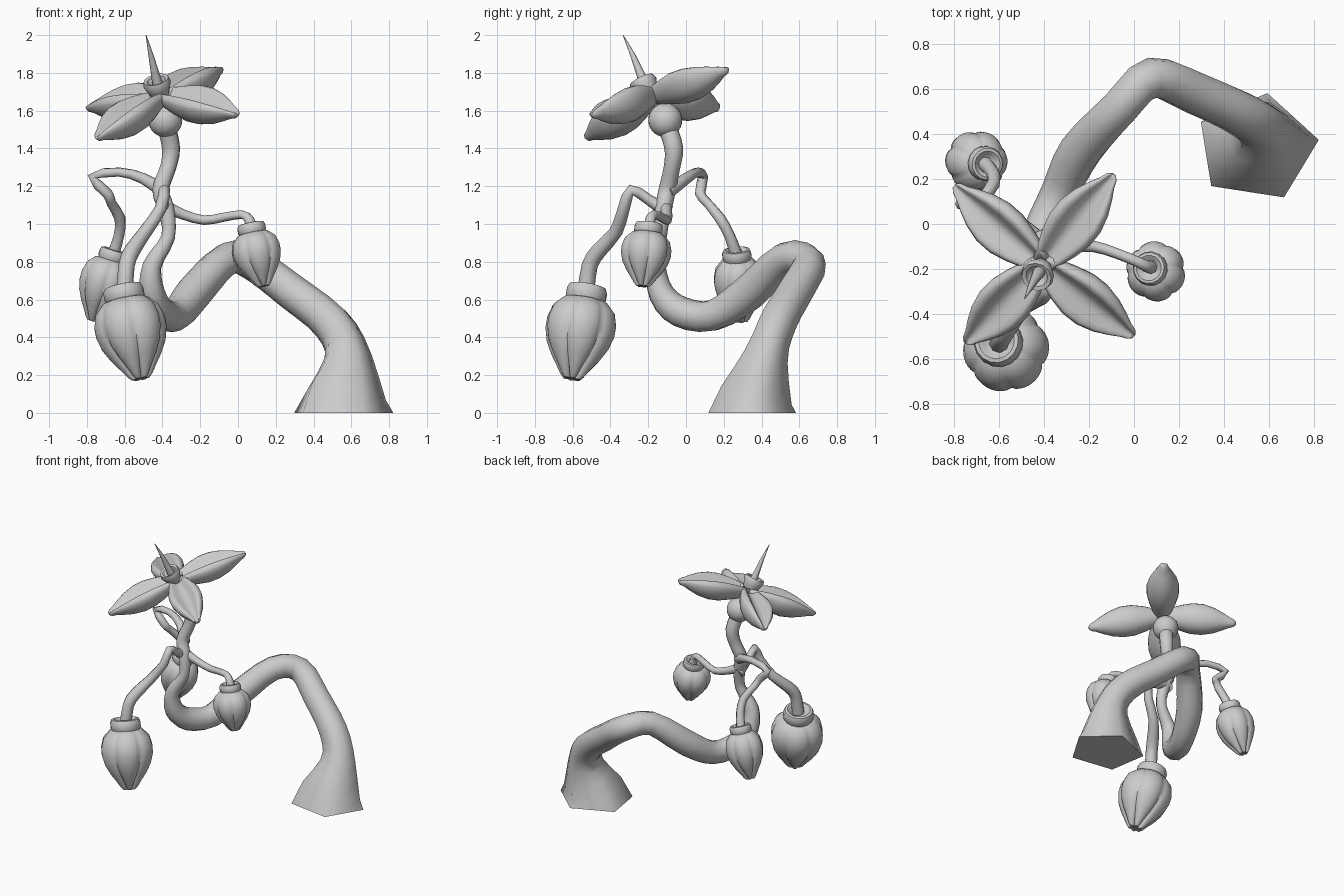
import bpy
import bmesh
from math import pi, sin, cos
from mathutils import Vector

if "Cube" in bpy.data.objects:
    bpy.data.objects.remove(bpy.data.objects["Cube"])

clay = bpy.data.materials.new("plain grey")
clay.use_nodes = True
clay.diffuse_color = (0.6, 0.6, 0.6, 1)
clay.node_tree.nodes["Principled BSDF"].inputs["Base Color"].default_value = (0.6, 0.6, 0.6, 1)


def loft(name, rings, crease=50):
    """Skin a list of equal-length point rings and cap both ends."""
    bm = bmesh.new()
    loops = [[bm.verts.new(p) for p in ring] for ring in rings]
    count = len(loops[0])
    for a, b in zip(loops, loops[1:]):
        for i in range(count):
            j = (i + 1) % count
            bm.faces.new((a[i], a[j], b[j], b[i]))
    bm.faces.new(loops[0][::-1])
    bm.faces.new(loops[-1])
    bmesh.ops.recalc_face_normals(bm, faces=bm.faces)
    mesh = bpy.data.meshes.new(name)
    bm.to_mesh(mesh)
    bm.free()
    mesh.materials.append(clay)
    obj = bpy.data.objects.new(name, mesh)
    bpy.context.collection.objects.link(obj)
    bpy.ops.object.select_all(action="DESELECT")
    obj.select_set(True)
    bpy.context.view_layer.objects.active = obj
    bpy.ops.object.shade_smooth_by_angle(angle=crease * pi / 180)
    return obj


def rounded(path, steps):
    """Add points along a smooth curve through the given points."""
    p = [Vector(q) for q in path]
    p = [p[0] * 2 - p[1]] + p + [p[-1] * 2 - p[-2]]
    out = []
    for a, b, c, d in zip(p, p[1:], p[2:], p[3:]):
        for i in range(steps):
            t = i / steps
            out.append(b + (c - a) * (t / 2) + (a * 2 - b * 5 + c * 4 - d) * (t * t / 2)
                       + (b * 3 - a - c * 3 + d) * (t ** 3 / 2))
    return out + [p[-2]]


def tube(name, path, sides, steps=2, foot=False):
    """Sweep a ring along (x, y, z, radius) points; a foot starts as a flattened pentagon."""
    path = rounded(path, steps)
    pts = [q.xyz for q in path]
    dirs = [(b - a).normalized() for a, b in zip(pts, pts[1:])]
    tangents = [dirs[0]] + [(a + b).normalized() for a, b in zip(dirs, dirs[1:])] + [dirs[-1]]
    side = Vector((1, 0, 0))
    if foot:
        tangents[0] = Vector((0, 0, 1))
        side = Vector((cos(0.14), sin(0.14), 0))
    rings = []
    for i, (p, t, q) in enumerate(zip(pts, tangents, path)):
        side = (side - t * side.dot(t)).normalized()
        up = t.cross(side)
        blend = min(1, i / 9) if foot else 1
        squash = Vector((1, 0.88 + 0.12 * blend, 1))
        ring = []
        for k in range(sides):
            a = 2 * pi * k / sides
            r = q.w * (0.81 + 0.17 * blend if k % 2 else 1)
            ring.append(p + (side * cos(a) + up * sin(a)) * r * squash)
        rings.append(ring)
    return loft(name, rings, 75)


def lathe(name, origin, axis, profile, segments, lobes=0):
    """Turn (radius, distance, groove depth) points round an axis."""
    turn = Vector((0, 0, 1)).rotation_difference(Vector(axis)).to_matrix()
    rings = []
    for r, d, groove in profile:
        ring = []
        for k in range(segments):
            a = 2 * pi * k / segments
            f = 1 - groove * (1 - abs(sin(a * lobes / 2)) ** 0.6) if lobes else 1
            ring.append(Vector(origin) + turn @ Vector((r * f * cos(a), r * f * sin(a), d)))
        rings.append(ring)
    return loft(name, rings)


def vector_scale(a, b):
    return Vector((a.x * b.x, a.y * b.y, a.z * b.z))


# Trunk: wide five-sided foot, arch, dip and upright stem
tube("main_stem", [
    (0.545, 0.34, 0, 0.28), (0.575, 0.42, 0.3, 0.135), (0.49, 0.485, 0.48, 0.108),
    (0.28, 0.58, 0.645, 0.098), (0.08, 0.65, 0.79, 0.092), (-0.06, 0.52, 0.815, 0.088),
    (-0.235, 0.33, 0.635, 0.097), (-0.33, 0.14, 0.515, 0.085), (-0.41, -0.03, 0.535, 0.083),
    (-0.455, -0.13, 0.63, 0.07), (-0.455, -0.16, 0.78, 0.052), (-0.37, -0.14, 0.93, 0.038),
    (-0.38, -0.12, 1.08, 0.045), (-0.41, -0.1, 1.18, 0.046), (-0.37, -0.075, 1.3, 0.044),
    (-0.355, -0.065, 1.4, 0.05), (-0.38, -0.1, 1.52, 0.05)], 10, 3, True)

# Thin stalks carrying the buds
tube("right_bud_stalk", [
    (-0.38, -0.11, 1.09, 0.035), (-0.29, -0.1, 1.05, 0.028), (-0.18, -0.1, 1.02, 0.026),
    (-0.08, -0.13, 1.035, 0.024), (0.02, -0.17, 1.05, 0.024), (0.06, -0.19, 1.02, 0.028),
    (0.08, -0.19, 0.95, 0.035)], 8)
tube("back_bud_stalk", [
    (-0.39, -0.1, 1.17, 0.04), (-0.5, 0, 1.24, 0.03), (-0.63, 0.06, 1.275, 0.025),
    (-0.77, 0.09, 1.25, 0.028), (-0.69, 0.075, 1.16, 0.028), (-0.67, 0.115, 1.11, 0.026),
    (-0.625, 0.18, 1.03, 0.03), (-0.63, 0.23, 0.94, 0.03), (-0.66, 0.265, 0.84, 0.035)], 8)
tube("large_bud_stalk", [
    (-0.39, -0.09, 1.06, 0.04), (-0.4, -0.2, 1.13, 0.028), (-0.39, -0.29, 1.18, 0.03),
    (-0.41, -0.33, 1.08, 0.032), (-0.49, -0.37, 0.96, 0.036), (-0.56, -0.46, 0.86, 0.043),
    (-0.59, -0.51, 0.78, 0.043), (-0.60, -0.53, 0.64, 0.045)], 8)

# Hanging buds: lobed body plus ring-shaped cap, scaled to the body radius
body = [(0.3, 0, 0), (0.64, 0.1, 0.06), (0.9, 0.38, 0.08), (1.0, 0.75, 0.09), (1.0, 1.05, 0.1),
        (0.9, 1.45, 0.12), (0.71, 1.82, 0.17), (0.51, 2.12, 0.27), (0.36, 2.36, 0.45),
        (0.25, 2.48, 0.6), (0.12, 2.46, 0.6)]
cap = [(0.2, -0.12), (0.33, -0.26), (0.43, -0.34), (0.52, -0.32), (0.57, -0.2),
       (0.57, 0), (0.5, 0.14), (0.2, 0.2)]
buds = [("large", (-0.60, -0.53, 0.61), (-0.515, -0.605, 0.18), 0.19),
        ("right", (0.075, -0.2, 0.96), (0.135, -0.23, 0.67), 0.133),
        ("back", (-0.665, 0.27, 0.82), (-0.765, 0.295, 0.485), 0.136)]
for label, top, tip, size in buds:
    axis = Vector(tip) - Vector(top)
    reach = axis.length / 2.48
    lathe(label + "_bud", top, axis, [(r * size, d * reach, g) for r, d, g in body], 60, 6)
    lathe(label + "_bud_cap", top, axis, [(r * size, d * size, 0) for r, d in cap], 16)

# Bulb under the flower
bpy.ops.mesh.primitive_uv_sphere_add(segments=24, ring_count=14, radius=0.09,
                                     location=(-0.385, -0.11, 1.55))
bulb = bpy.context.object
bulb.name = "flower_bulb"
bulb.data.materials.append(clay)
bpy.ops.object.shade_smooth()


def petal(name, tip):
    """Thick boat-shaped petal with a hollow upper face and raised lips."""
    base = Vector((-0.41, -0.18, 1.69))
    along = Vector(tip) - base
    across = Vector((-0.24, -0.3, 0.92)).cross(along).normalized()
    up = along.cross(across).normalized()
    outline = [(0, 0.05), (0.12, 0.072), (0.25, 0.096), (0.4, 0.115), (0.55, 0.115), (0.7, 0.095),
               (0.82, 0.066), (0.91, 0.04), (0.97, 0.028), (1, 0.012)]
    rings = []
    for t, half in outline:
        middle = base + along * t + up * 0.025 * sin(pi * t)
        ring = []
        for k in range(24):
            a = 2 * pi * k / 24
            s = sin(a)
            h = 1.15 * half * s if s < 0 else half * (0.4 * sin(2 * a) ** 2 - 0.2 * s * s)
            ring.append(middle + across * half * cos(a) + up * h)
        rings.append(ring)
    loft(name, rings, 100)


for label, tip in [("back_right", (-0.80, 0.17, 1.62)), ("back_left", (-0.09, 0.22, 1.825)),
                   ("front_left", (0.0, -0.5, 1.585)), ("front_right", (-0.75, -0.53, 1.46))]:
    petal(label + "_petal", tip)

# Flower heart: small open cup and long pointed spike
heart = (-0.415, -0.2, 1.69)
spike_axis = (-0.07, -0.13, 0.27)
lathe("flower_cup", heart, spike_axis,
      [(0.04, -0.03, 0), (0.06, 0.02, 0), (0.075, 0.06, 0), (0.068, 0.085, 0),
       (0.05, 0.08, 0), (0.04, 0.05, 0), (0.015, 0.04, 0)], 12)
tube("flower_spike", [(-0.415, -0.2, 1.70, 0.032), (-0.435, -0.235, 1.78, 0.024),
                      (-0.46, -0.28, 1.89, 0.014), (-0.487, -0.333, 2.0, 0.002)], 8)
